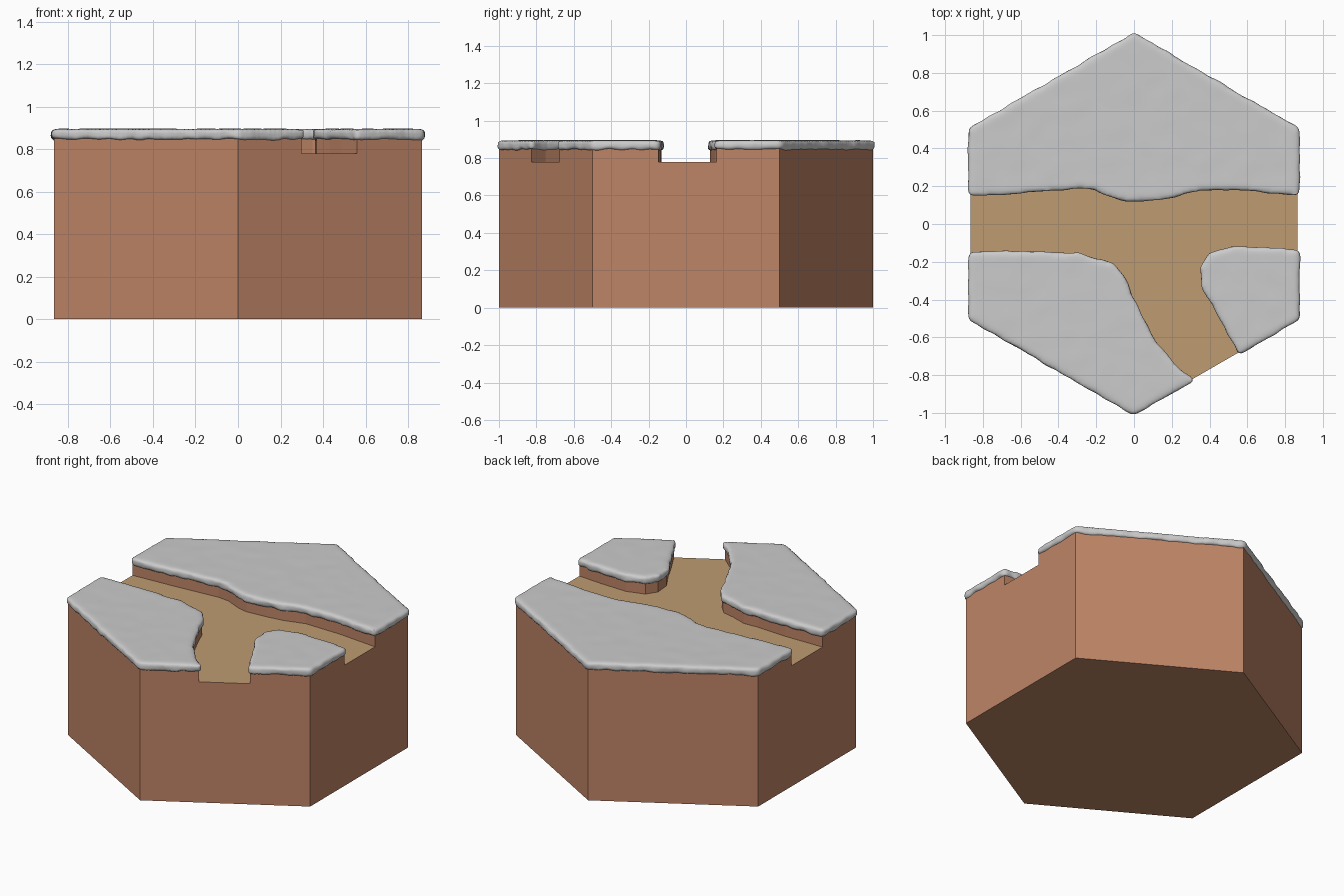
import bpy, bmesh, math
from mathutils import Vector, noise

if "Cube" in bpy.data.objects:
    bpy.data.objects.remove(bpy.data.objects["Cube"])

FLOOR, SOIL_TOP, SNOW_BOTTOM, SNOW_TOP = 0.78, 0.85, 0.842, 0.895
HX = math.sqrt(3) / 2

# Path banks, seen from above (each runs from one hexagon side to another)
back_bank = [(-HX, .160), (-.6, .175), (-.28, .200), (-.2, .19), (-.1, .145), (-.03, .128),
             (.1, .138), (.22, .155), (.35, .192), (.6, .188), (HX, .162)]
left_bank = [(-HX, -.158), (-.6, -.155), (-.4, -.167), (-.3, -.162), (-.2, -.197), (-.12, -.215),
             (-.06, -.28), (-.02, -.38), (.04, -.51), (.11, -.63), (.21, -.75), (.30, -.827)]
right_bank = [(.56, -.677), (.485, -.54), (.43, -.43), (.37, -.33), (.362, -.23), (.405, -.165),
              (.52, -.13), (.7, -.135), (HX, -.148)]


def material(name, color):
    m = bpy.data.materials.new(name)
    m.diffuse_color = (*color, 1)
    m.use_nodes = True
    m.node_tree.nodes["Principled BSDF"].inputs["Base Color"].default_value = m.diffuse_color
    return m


def prism(name, outline, z0, z1, mats=()):
    bm = bmesh.new()
    face = bm.faces.new([bm.verts.new((x, y, z0)) for x, y in outline])
    ext = bmesh.ops.extrude_face_region(bm, geom=[face])
    bmesh.ops.translate(bm, vec=(0, 0, z1 - z0),
                        verts=[v for v in ext["geom"] if isinstance(v, bmesh.types.BMVert)])
    bmesh.ops.recalc_face_normals(bm, faces=bm.faces)
    mesh = bpy.data.meshes.new(name)
    bm.to_mesh(mesh)
    bm.free()
    for m in mats:
        mesh.materials.append(m)
    ob = bpy.data.objects.new(name, mesh)
    bpy.context.collection.objects.link(ob)
    return ob


def bake(ob):
    dg = bpy.context.evaluated_depsgraph_get()
    mesh = bpy.data.meshes.new_from_object(ob.evaluated_get(dg))
    ob.modifiers.clear()
    ob.data = mesh


# Soil block with the forked path cut into its top
soil = material("soil", (.52, .235, .135))
sand = material("sand", (.52, .33, .165))
hexagon = [(math.sin(i * math.pi / 3), math.cos(i * math.pi / 3)) for i in range(6)]
block = prism("soil_block", hexagon, 0, SOIL_TOP, (soil, sand))

road = ([(-1.1, .16)] + back_bank + [(1.1, .162), (1.1, -.148)] + right_bank[::-1]
        + [(.66, -.85), (.40, -1.0)] + left_bank[::-1] + [(-1.1, -.158)])
cutter = prism("path_cutter", road, FLOOR, 1.0, (soil, sand))
for p in cutter.data.polygons:
    if abs(p.normal.z) > .9:
        p.material_index = 1
cut = block.modifiers.new("path", "BOOLEAN")
cut.operation, cut.solver, cut.object = "DIFFERENCE", "EXACT", cutter
bake(block)
bpy.data.objects.remove(cutter)


# Snow caps: remeshed slabs, rounded and made lumpy
def snow(name, outline):
    ob = prism(name, outline, SNOW_BOTTOM, SNOW_TOP)
    rm = ob.modifiers.new("remesh", "REMESH")
    rm.mode, rm.voxel_size = "VOXEL", .011
    sm = ob.modifiers.new("round", "SMOOTH")
    sm.factor, sm.iterations = .5, 7
    bake(ob)
    moves = []
    for v in ob.data.vertices:
        n, c = v.normal, v.co
        side = Vector((n.x, n.y, 0))
        lump = noise.noise(c * 14)
        move = side * (.012 + .007 * lump)
        move.z = .0015 * noise.noise(c * 9)
        if n.z < .2:
            move.z += .008 * noise.noise(Vector((c.x, c.y, 3)) * 16)
        moves.append(move)
    for v, move in zip(ob.data.vertices, moves):
        v.co += move
    for p in ob.data.polygons:
        p.use_smooth = True


snow("back_snow", back_bank + [(HX, .5), (0, 1), (-HX, .5)])
snow("front_left_snow", left_bank + [(0, -1), (-HX, -.5)])
snow("front_right_snow", right_bank + [(HX, -.5)])
